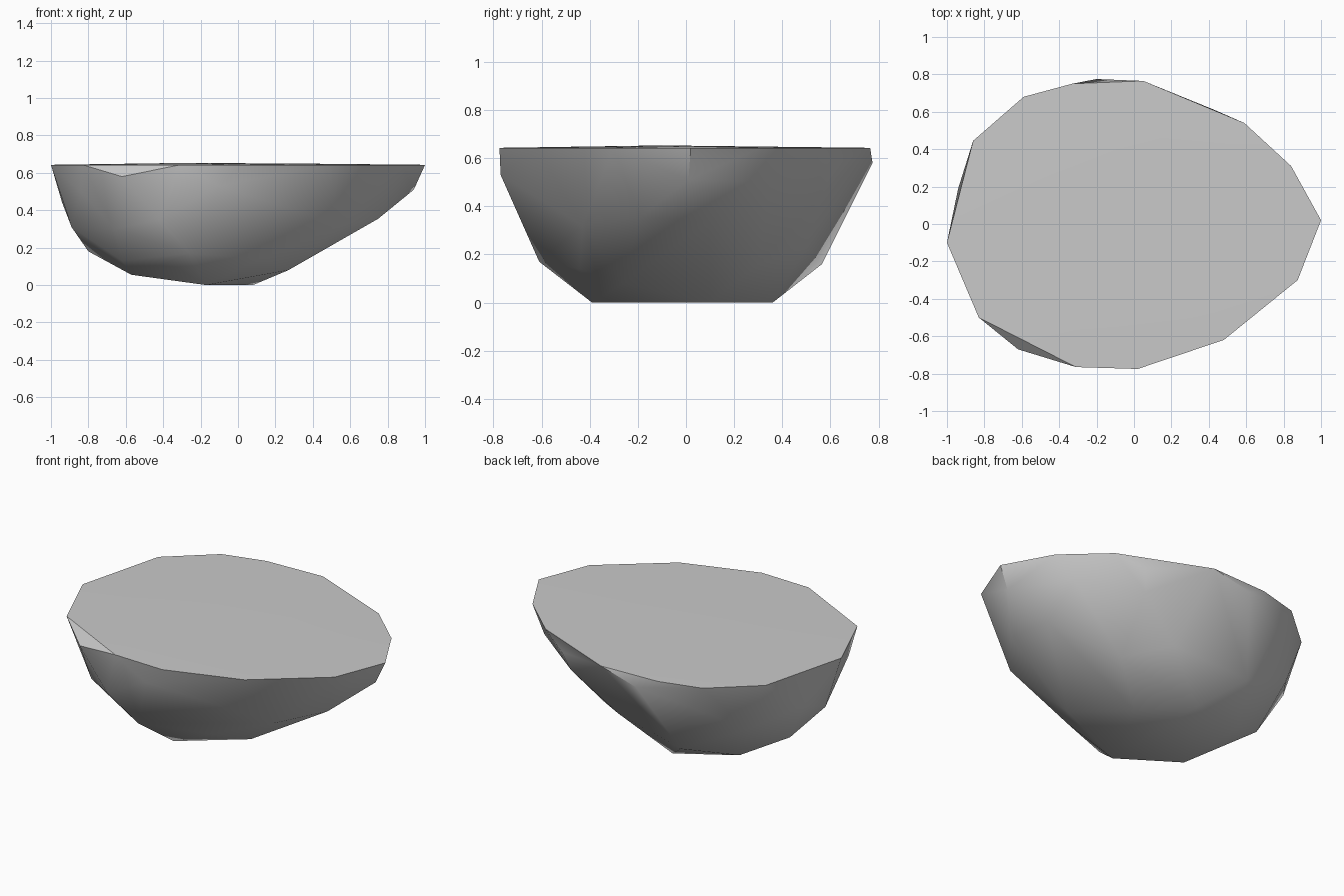
import bpy
import bmesh
import math

# Remove the default object only
default_cube = bpy.data.objects.get("Cube")
if default_cube:
    bpy.data.objects.remove(default_cube, do_unlink=True)


def flat_material(name, colour):
    """Create a plain matte material with one colour."""
    material = bpy.data.materials.new(name)
    material.use_nodes = True
    material.diffuse_color = colour
    shader = material.node_tree.nodes["Principled BSDF"]
    shader.inputs["Base Color"].default_value = colour
    shader.inputs["Roughness"].default_value = 1
    return material


def hull_object(name, points, material):
    """Wrap a faceted convex skin around a few corner points."""
    bm = bmesh.new()
    for point in points:
        bm.verts.new(point)
    bmesh.ops.convex_hull(bm, input=bm.verts[:])
    # Corners that fall inside the skin are dropped
    unused = [v for v in bm.verts if not v.link_faces]
    bmesh.ops.delete(bm, geom=unused, context="VERTS")
    bmesh.ops.recalc_face_normals(bm, faces=bm.faces[:])
    mesh = bpy.data.meshes.new(name)
    bm.to_mesh(mesh)
    bm.free()
    mesh.materials.append(material)
    obj = bpy.data.objects.new(name, mesh)
    bpy.context.collection.objects.link(obj)
    return obj


# Nearly flat top: outline corners at one height, with a faint crown
rim_height = .643
rim = [(1, .02), (.84, .31), (.59, .54), (.05, .765), (-.33, .75),
       (-.59, .68), (-.86, .445), (-1, -.1), (-.83, -.5), (-.31, -.765),
       (.02, -.775), (.48, -.62), (.875, -.3)]
top = [(x, y, rim_height) for x, y in rim]
crown = [(-.3, -.1, .653), (.3, 0, .65)]

# Chipped corners just under the rim
shoulder = [(-.62, -.67, .58), (-.2, .775, .58), (.43, .61, .57),
            (-.94, .19, .44), (.94, .01, .51), (-.1, -.77, .53),
            (-.84, -.4, .5), (.73, .35, .5)]

# Sloping sides
flank = [(.75, -.19, .355), (.55, -.43, .32), (.72, .1, .34),
         (.39, .57, .45), (-.42, -.69, .35), (-.66, -.5, .3),
         (-.89, -.1, .31), (-.74, .45, .34), (-.5, .66, .49)]

# Lower corners that turn under towards the base
underside = [(-.26, -.61, .17), (-.38, -.47, .12), (-.62, -.33, .13),
             (-.8, .12, .18), (-.36, .565, .16), (.12, .5, .23),
             (.35, .3, .16), (.12, -.44, .14)]

# Small resting base
base = [(-.57, -.24, .055), (-.55, .26, .055), (-.17, -.39, 0),
        (-.16, .36, 0), (.08, .1, 0), (.27, -.26, .08)]

stone_grey = flat_material("stone grey", (.59, .59, .59, 1))
corners = top + crown + shoulder + flank + underside + base
boulder = hull_object("half_boulder", corners, stone_grey)

# Soft facets with a crisp rim
bpy.ops.object.select_all(action="DESELECT")
boulder.select_set(True)
bpy.context.view_layer.objects.active = boulder
bpy.ops.object.shade_smooth_by_angle(angle=math.radians(32))
